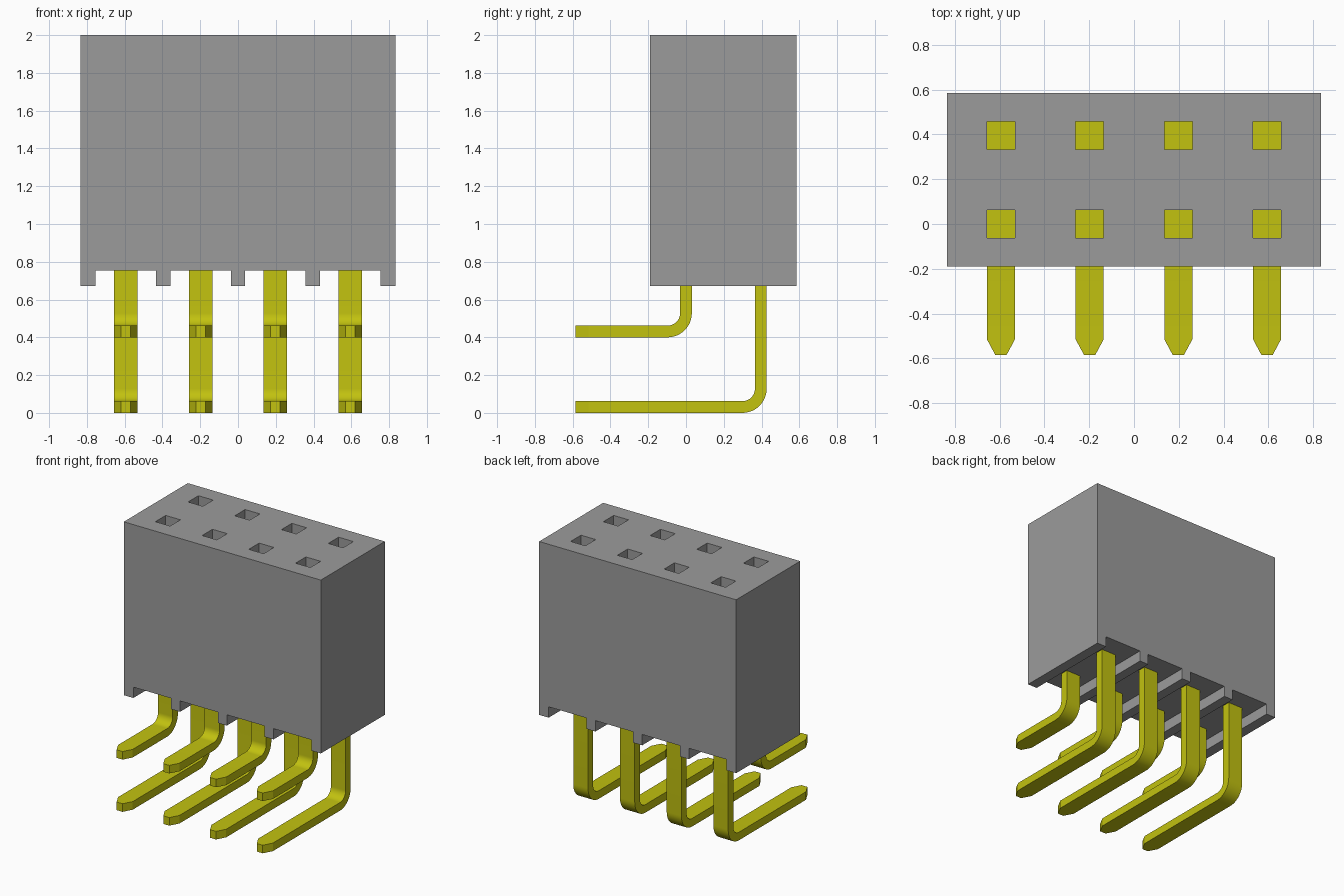
import bpy, bmesh, math

if "Cube" in bpy.data.objects:
    bpy.data.objects.remove(bpy.data.objects["Cube"])

PITCH = 0.396
XS = [(i - 1.5) * PITCH for i in range(4)]
ROWS = [("upper", 0.0, 0.40), ("lower", PITCH, 0.0)]   # name, y of post, z of tail underside
HALF, THICK = 0.0625, 0.062
TOP, FLOOR, FOOT = 2.0, 0.755, 0.672
HOLE_FLOOR = 1.0


def material(name, rgb):
    m = bpy.data.materials.new(name)
    m.use_nodes = True
    m.diffuse_color = (*rgb, 1)
    m.node_tree.nodes["Principled BSDF"].inputs["Base Color"].default_value = (*rgb, 1)
    return m


grey = material("housing grey", (0.33, 0.33, 0.33))
yellow = material("contact yellow", (0.54, 0.54, 0.005))


def make_object(name, bm, mat):
    bmesh.ops.recalc_face_normals(bm, faces=bm.faces[:])
    mesh = bpy.data.meshes.new(name)
    bm.to_mesh(mesh)
    bm.free()
    mesh.materials.append(mat)
    ob = bpy.data.objects.new(name, mesh)
    bpy.context.collection.objects.link(ob)
    return ob


def add_box(bm, lo, hi):
    verts = bmesh.ops.create_cube(bm, size=1)["verts"]
    for v in verts:
        v.co = [(a + b) / 2 + c * (b - a) for a, b, c in zip(lo, hi, v.co)]


# Housing: outline with grooves between the feet, extruded front to back
W, Y0, Y1 = 0.835, -0.19, 0.585
outline = [(W, TOP), (-W, TOP), (-W, FOOT)]
for x in XS:
    outline += [(x - 0.16, FOOT), (x - 0.16, FLOOR), (x + 0.16, FLOOR), (x + 0.16, FOOT)]
outline.append((W, FOOT))
bm = bmesh.new()
face = bm.faces.new([bm.verts.new((x, Y0, z)) for x, z in outline])
side = bmesh.ops.extrude_face_region(bm, geom=[face])["geom"]
bmesh.ops.translate(bm, vec=(0, Y1 - Y0, 0),
                    verts=[g for g in side if isinstance(g, bmesh.types.BMVert)])
housing = make_object("housing", bm, grey)

# Socket holes
bm = bmesh.new()
for _, y, _ in ROWS:
    for x in XS:
        add_box(bm, (x - HALF, y - HALF, HOLE_FLOOR), (x + HALF, y + HALF, TOP + 0.1))
cutter = make_object("hole_cutter", bm, grey)
mod = housing.modifiers.new("holes", "BOOLEAN")
mod.operation, mod.solver, mod.object = "DIFFERENCE", "EXACT", cutter
bpy.context.view_layer.objects.active = housing
housing.select_set(True)
bpy.ops.object.modifier_apply(modifier=mod.name)
bpy.data.objects.remove(cutter)


# Bent pin: rectangular sections swept from the pointed tail to the post
def pin(name, x, y, z):
    h, r = THICK / 2, 0.0975
    cy, cz = y - r, z + h + r              # centre of the bend
    path = [(-0.585, z + h, 0, 0.025), (-0.515, z + h, 0, HALF)]
    for i in range(13):
        a = math.pi / 2 * i / 12
        path.append((cy + r * math.sin(a), cz - r * math.cos(a), a, HALF))
    path.append((y, 0.8, math.pi / 2, HALF))
    bm = bmesh.new()
    rings = []
    for py, pz, a, w in path:
        ny, nz = -math.sin(a) * h, math.cos(a) * h
        rings.append([bm.verts.new((x + sx * w, py + sn * ny, pz + sn * nz))
                      for sx, sn in ((-1, -1), (1, -1), (1, 1), (-1, 1))])
    for p, q in zip(rings, rings[1:]):
        for i in range(4):
            j = (i + 1) % 4
            bm.faces.new((p[i], p[j], q[j], q[i]))
    bm.faces.new(rings[0])
    bm.faces.new(rings[-1])
    return make_object(name, bm, yellow)


bpy.ops.object.select_all(action="DESELECT")
for row, y, z in ROWS:
    for i, x in enumerate(XS, 1):
        ob = pin(f"{row}_pin_{i}", x, y, z)
        ob.select_set(True)
        bpy.context.view_layer.objects.active = ob
        # Contact at the bottom of the socket
        bm = bmesh.new()
        add_box(bm, (x - HALF, y - HALF, HOLE_FLOOR), (x + HALF, y + HALF, HOLE_FLOOR + 0.02))
        make_object(f"{row}_contact_{i}", bm, yellow)
bpy.ops.object.shade_smooth_by_angle(angle=math.radians(25))
